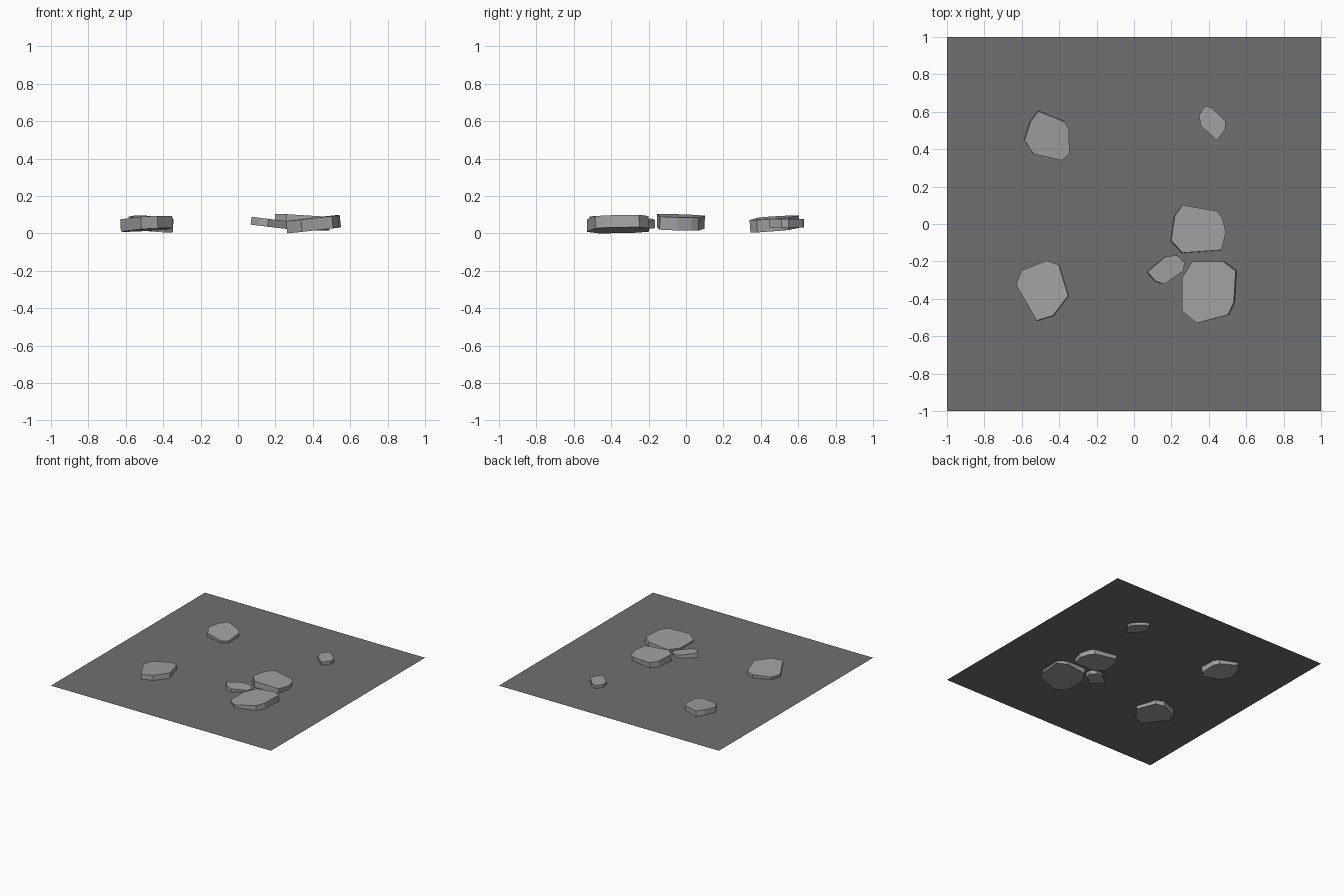
import bpy
from mathutils import Vector

if "Cube" in bpy.data.objects:
    bpy.data.objects.remove(bpy.data.objects["Cube"])


def grey(name, v):
    mat = bpy.data.materials.new(name)
    mat.diffuse_color = (v, v, v, 1)
    mat.use_nodes = True
    mat.node_tree.nodes["Principled BSDF"].inputs["Base Color"].default_value = mat.diffuse_color
    return mat


STONE = grey("stone_grey", .357)
GROUND = grey("ground_dark_grey", .16)


def make_object(name, verts, faces, mat):
    mesh = bpy.data.meshes.new(name)
    mesh.from_pydata(verts, [], faces)
    mesh.materials.append(mat)
    mesh.update()
    obj = bpy.data.objects.new(name, mesh)
    bpy.context.collection.objects.link(obj)
    return obj


def slab(name, outline, mid_z, thickness, slope_x, slope_y):
    """Flat stone: an outline extruded along the normal of a tilted plane."""
    n = len(outline)
    xs, ys = zip(*outline)
    cx, cy = (min(xs) + max(xs)) / 2, (min(ys) + max(ys)) / 2
    half = Vector((-slope_x, -slope_y, 1)).normalized() * thickness / 2
    mid = [Vector((x, y, mid_z + slope_x * (x - cx) + slope_y * (y - cy)))
           for x, y in outline]
    verts = [p - half for p in mid] + [p + half for p in mid]
    # Outlines run clockwise seen from above
    faces = [tuple(range(n)), tuple(reversed(range(n, 2 * n)))]
    faces += [(i, i + n, (i + 1) % n + n, (i + 1) % n) for i in range(n)]
    make_object(name, verts, faces, STONE)


# Ground sheet cutting through the stones at mid height
make_object("ground_sheet",
            [(-1, -1, .053), (1, -1, .053), (1, 1, .053), (-1, 1, .053)],
            [(0, 1, 2, 3)], GROUND)

# Cluster of three stones
slab("front_right_stone",
     [(.26, -.29), (.315, -.20), (.48, -.20), (.547, -.25), (.537, -.42),
      (.505, -.485), (.34, -.53), (.26, -.465)], .05, .066, .11, .01)
slab("middle_stone",
     [(.197, -.09), (.215, .04), (.257, .10), (.443, .068), (.47, .03),
      (.49, -.045), (.465, -.14), (.257, -.155)], .059, .070, -.06, -.03)
slab("small_wedge_stone",
     [(.07, -.257), (.165, -.175), (.225, -.167), (.268, -.205),
      (.262, -.25), (.16, -.322), (.112, -.305)], .056, .042, -.12, 0)

# Scattered stones
slab("front_left_stone",
     [(-.628, -.328), (-.60, -.25), (-.465, -.197), (-.40, -.22),
      (-.350, -.385), (-.43, -.49), (-.518, -.518)], .052, .066, .06, -.04)
slab("back_left_stone",
     [(-.587, .45), (-.555, .55), (-.513, .605), (-.375, .55), (-.35, .51),
      (-.347, .38), (-.388, .342), (-.54, .377)], .052, .066, -.06, .07)
slab("back_right_stone",
     [(.347, .58), (.38, .632), (.417, .62), (.49, .548), (.49, .51),
      (.443, .447), (.357, .525)], .055, .046, 0, 0)
